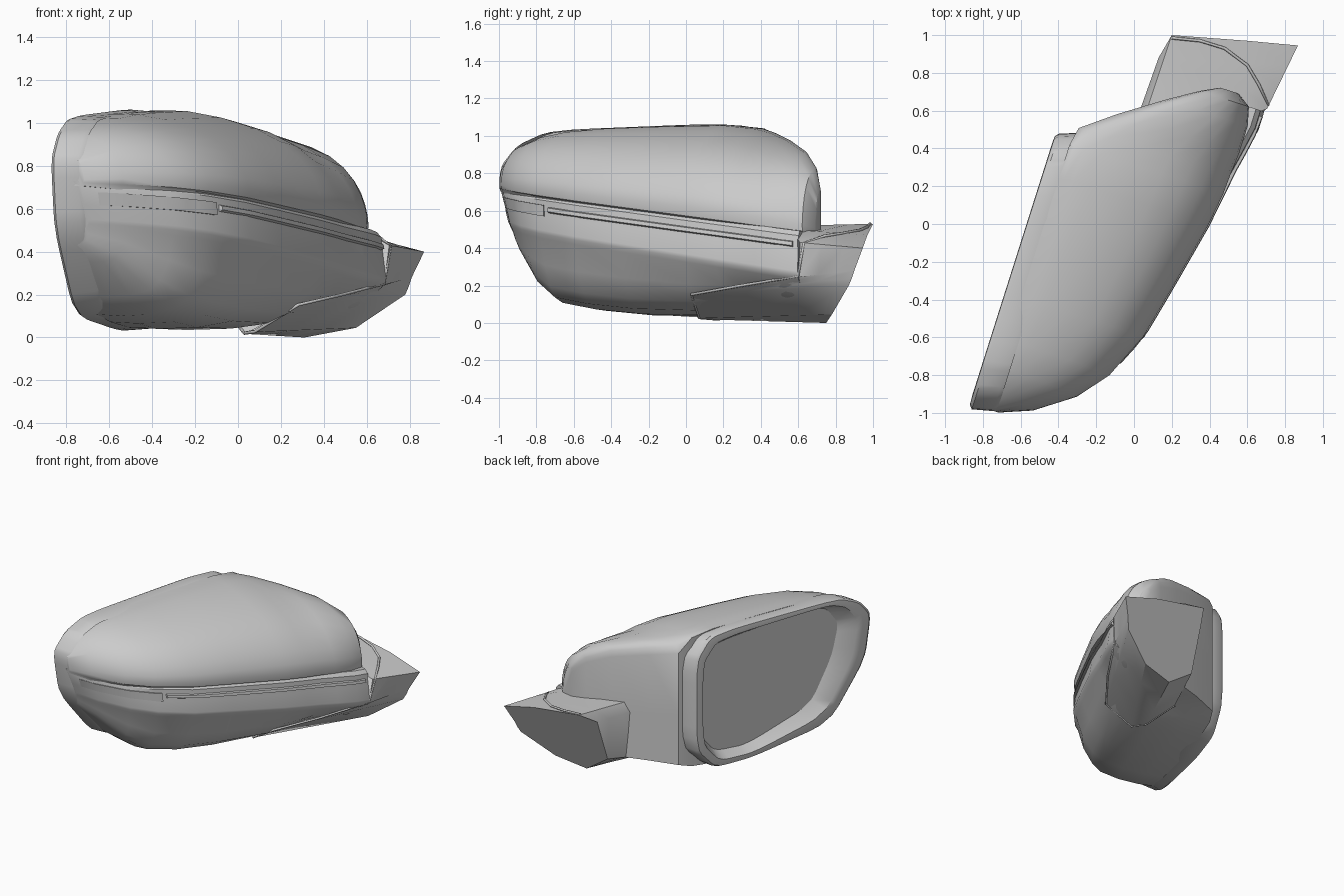
import bpy, bmesh, math
from mathutils import Vector

if "Cube" in bpy.data.objects:
    bpy.data.objects.remove(bpy.data.objects["Cube"], do_unlink=True)

grey = bpy.data.materials.new("plain grey")
grey.use_nodes = True
COL = (0.6, 0.6, 0.6, 1)
grey.diffuse_color = COL
grey.node_tree.nodes["Principled BSDF"].inputs["Base Color"].default_value = COL

# Housing frame: u runs along the glass, w runs forward away from it
ORIGIN = Vector((-0.645, -0.24, 0))
U = Vector((0.302, 0.953, 0))
W = Vector((0.953, -0.302, 0))


def local(u, w, z):
    return ORIGIN + U * u + W * w + Vector((0, 0, z))


def body(u, w, z):
    """Local point, with the outer tip drawn in above and below its middle."""
    tip = max(0, -u) / 0.745
    return local(u + tip * tip * 0.32 * (max(0, 0.72 - z) + max(0, z - 0.82)), w, z)


def loft(name, rings, cap=True, angle=35):
    """Skin a list of equal closed point rings."""
    bm = bmesh.new()
    rows = [[bm.verts.new(p) for p in r] for r in rings]
    n = len(rows[0])
    for a, b in zip(rows, rows[1:]):
        for i in range(n):
            j = (i + 1) % n
            bm.faces.new((a[i], a[j], b[j], b[i]))
    if cap:
        bm.faces.new(rows[0])
        bm.faces.new(rows[-1])
    bmesh.ops.recalc_face_normals(bm, faces=bm.faces)
    me = bpy.data.meshes.new(name)
    bm.to_mesh(me)
    bm.free()
    me.materials.append(grey)
    ob = bpy.data.objects.new(name, me)
    bpy.context.collection.objects.link(ob)
    bpy.ops.object.select_all(action="DESELECT")
    ob.select_set(True)
    bpy.context.view_layer.objects.active = ob
    bpy.ops.object.shade_smooth_by_angle(angle=math.radians(angle))


# Stations: u, back w, nose w, top z, bottom z
STATIONS = [
    (-0.745, 0.08, 0.16, 0.85, 0.43), (-0.68, 0.09, 0.33, 0.94, 0.35),
    (-0.54, 0.09, 0.53, 0.995, 0.19), (-0.38, 0.09, 0.66, 1.025, 0.1),
    (-0.13, 0.09, 0.77, 1.045, 0.065), (0.15, 0.09, 0.835, 1.055, 0.04),
    (0.54, 0.09, 0.92, 1.063, 0.035), (0.72, 0.09, 0.945, 1.045, 0.06),
    (0.82, 0.11, 0.95, 1.02, 0.09), (0.95, 0.28, 0.96, 0.98, 0.1),
    (1.1, 0.5, 0.96, 0.92, 0.1), (1.2, 0.66, 0.935, 0.835, 0.12),
    (1.25, 0.76, 0.86, 0.72, 0.2)]


def cap_z(u):
    return 0.72 - 0.122 * (u + 0.75)


def crease_z(u):
    return 0.53 - 0.14 * (u + 0.75)


def flare(u):
    return max(0, u - 0.6) ** 2 * 0.22


def nose(u):
    for a, b in zip(STATIONS, STATIONS[1:]):
        if u <= b[0]:
            return a[2] + (b[2] - a[2]) * (u - a[0]) / (b[0] - a[0]) + flare(u)


# Upper cap: domed section falling towards the nose; only the inner end
# rounds over to a back wall, elsewhere it runs flush into the rim
DOME = [(0, -0.1), (0, 0.84), (0.03, 0.94), (0.09, 0.985), (0.2, 0.985), (0.4, 0.925),
        (0.6, 0.825), (0.75, 0.7), (0.86, 0.555), (0.94, 0.39), (0.985, 0.24),
        (1, 0.12), (0.99, 0.02), (0.96, 0), (0.94, -0.1)]
rings = []
for u, w0, w1, zt, zb in STATIONS:
    zc = cap_z(u)
    ring_pts = []
    for i, (t, f) in enumerate(DOME):
        if u < 0.8 and 0 < i < 4:
            f = 0.99
        ring_pts.append(body(u, w0 + (w1 - w0) * t, zc + (zt - zc) * f))
    rings.append(ring_pts)
loft("upper_cap", rings)

# Lower housing: shoulder band, crease and tapering belly
BELLY = [(0.91, 0.55), (0.8, 0.25), (0.69, 0.1), (0.46, 0.02), (0.2, 0), (0, 0.02)]
rings = []
for u, w0, w1, zt, zb in STATIONS[:-1]:
    zc, zr = cap_z(u), crease_z(u)
    w1 += flare(u)
    d = w1 - w0 - 0.5 * flare(u)
    sec = [(w0, zc + 0.01), (w1 - 0.04, zc + 0.01), (w1 - 0.015, zc - 0.015),
           (w1 - 0.008, zc - 0.1), (w1 + 0.006, zr + 0.02), (w1 + 0.004, zr),
           (w1 - 0.014, zr - 0.025)]
    sec += [(w0 + t * d, zb + f * (zr - zb)) for t, f in BELLY]
    rings.append([body(u, w, z) for w, z in sec])
loft("lower_housing", rings)

# Side indicator strip and tapering ridge in the shoulder band
rings = []
for i in range(9):
    u = -0.72 + 0.38 * i / 8
    z, w = cap_z(u) - 0.04, nose(u)
    rings.append([body(u, w - 0.03, z), body(u, w + 0.002, z),
                  body(u, w + 0.004, z - 0.06), body(u, w - 0.03, z - 0.06)])
loft("indicator_strip", rings)
rings = []
for i in range(15):
    u = -0.31 + 1.48 * i / 14
    z, w = cap_z(u) - 0.065, nose(u)
    s = 0.022
    rings.append([body(u, w - 0.03, z + s), body(u, w + 0.004, z + s * 0.6),
                  body(u, w + 0.008, z - s * 0.3), body(u, w - 0.03, z - s)])
loft("shoulder_ridge", rings)


def rounded(pts):
    """Round a closed outline by cutting its corners twice."""
    pts = [Vector(p) for p in pts]
    for _ in range(2):
        out = []
        for a, b in zip(pts, pts[1:] + pts[:1]):
            out += [a.lerp(b, 0.15), a.lerp(b, 0.85)]
        pts = out
    return pts


# Rim around the glass; its skirt flares out at the inner end
outer = rounded([(0.75, 0.9), (0.63, 1.05), (0.4, 1.065), (-0.5, 1.03), (-0.68, 0.95),
                 (-0.78, 0.83), (-0.73, 0.5), (-0.42, 0.1), (0.25, 0.03), (0.58, 0.04),
                 (0.75, 0.22)])
inner = rounded([(0.63, 0.83), (0.52, 0.94), (0.35, 0.96), (-0.32, 0.975), (-0.43, 0.94),
                 (-0.53, 0.8), (-0.47, 0.57), (-0.29, 0.26), (0.25, 0.11), (0.51, 0.14),
                 (0.63, 0.29)])


def ring(t, w):
    return [local(p.x + max(0, p.x) * 0.65 * w, w, p.y)
            for p in (a.lerp(b, t) for a, b in zip(outer, inner))]


loft("glass_rim", [ring(0.16, 0.15), ring(0.1, 0.13), ring(0, 0.02), ring(0.08, 0.003),
                   ring(0.3, 0), ring(0.5, 0), ring(0.95, 0.07), ring(1.0, 0.075)],
     cap=False)
loft("mirror_glass", [ring(0.97, 0.08), ring(0.97, 0.072)])

# Mounting arm: from under the housing out to the slanted door face
base = [(0.06, 0.58, 0.52), (0.02, 0.57, 0.45), (-0.01, 0.43, 0.07), (0.03, 0.17, 0.017),
        (0.08, 0.07, 0.025), (0.28, 0.03, 0.15), (0.475, 0.28, 0.195), (0.68, 0.6, 0.245),
        (0.705, 0.61, 0.43), (0.58, 0.56, 0.5)]
face = [(0.2, 1.0, 0.53), (0.13, 0.88, 0.45), (0.12, 0.77, 0.13), (0.31, 0.75, 0.0),
        (0.55, 0.78, 0.045), (0.78, 0.87, 0.2), (0.795, 0.885, 0.235), (0.81, 0.9, 0.28),
        (0.868, 0.945, 0.4), (0.6, 0.97, 0.47)]
loft("mounting_arm", [[Vector(a).lerp(Vector(b), t) for a, b in zip(base, face)]
                      for t in (0, 0.35, 0.7, 1)], angle=30)

# Raised seam where the door panel meets the arm
seam = [(0.2, 0.985, 0.53), (0.35, 0.97, 0.515), (0.48, 0.93, 0.497), (0.6, 0.84, 0.48),
        (0.66, 0.74, 0.465), (0.71, 0.63, 0.425), (0.68, 0.6, 0.25), (0.475, 0.28, 0.197),
        (0.28, 0.03, 0.152), (0.08, 0.07, 0.028), (0.03, 0.17, 0.02), (-0.01, 0.43, 0.072)]
cu = bpy.data.curves.new("panel_seam", "CURVE")
cu.dimensions = "3D"
cu.bevel_depth = 0.008
cu.bevel_resolution = 1
sp = cu.splines.new("POLY")
sp.points.add(len(seam) - 1)
for p, co in zip(sp.points, seam):
    p.co = (*co, 1)
cu.materials.append(grey)
bpy.context.collection.objects.link(bpy.data.objects.new("panel_seam", cu))
